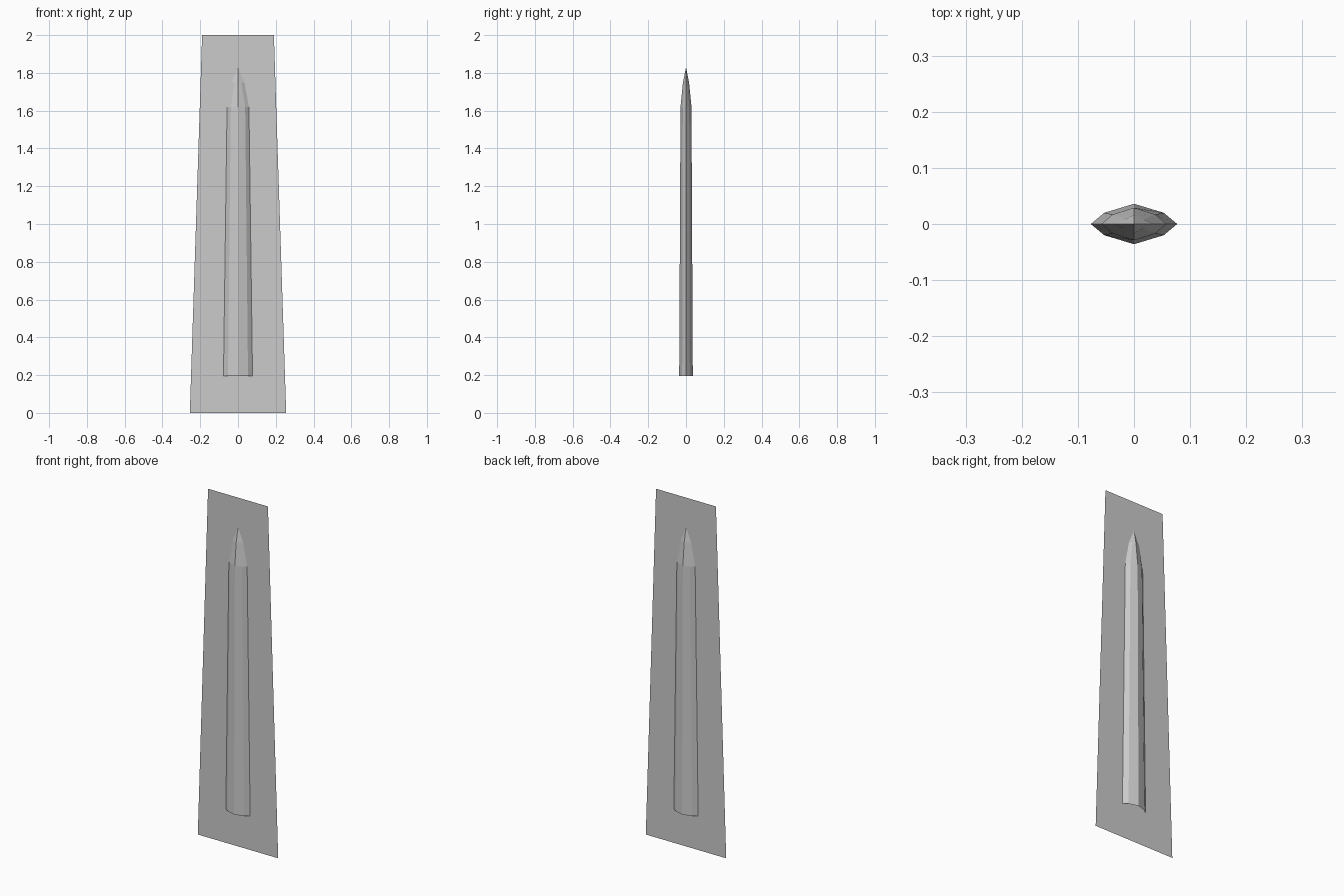
import bpy

cube = bpy.data.objects.get("Cube")
if cube:
    bpy.data.objects.remove(cube, do_unlink=True)

grey = bpy.data.materials.new("plain_grey")
grey.use_nodes = True
colour = (0.6, 0.6, 0.6, 1)
grey.diffuse_color = colour
grey.node_tree.nodes["Principled BSDF"].inputs["Base Color"].default_value = colour


def make_part(name, verts, faces):
    mesh = bpy.data.meshes.new(name)
    mesh.from_pydata(verts, [], faces)
    mesh.materials.append(grey)
    mesh.update()
    obj = bpy.data.objects.new(name, mesh)
    bpy.context.collection.objects.link(obj)
    return obj


def ring(z, edge, mid_x, mid_y, ridge):
    # Eight-sided lens section, symmetric in x and y
    quarter = [(edge, 0), (mid_x, mid_y), (0, ridge), (-mid_x, mid_y)]
    return [(x, y, z) for x, y in quarter + [(-x, -y) for x, y in quarter]]


# Flat tapering sheet through the middle of the blade
bottom, top = 0.255, 0.19
make_part("tapered_sheet",
          [(-bottom, 0, 0), (bottom, 0, 0), (top, 0, 2), (-top, 0, 2)],
          [(0, 1, 2, 3)])

# Faceted blade, open at the base, narrowing to a four-sided point
sections = [(0.196, 0.077, 0.053, 0.02, 0.036),
            (1.62, 0.058, 0.038, 0.017, 0.029),
            (1.75, 0.034, 0.017, 0.008, 0.016)]
verts = [v for s in sections for v in ring(*s)]
n = 8
faces = []
for level in range(len(sections) - 1):
    base = level * n
    for i in range(n):
        j = (i + 1) % n
        faces.append((base + i, base + j, base + n + j, base + n + i))
tip = len(verts)
verts.append((0, 0, 1.83))
faces += [(tip - n + i, tip - n + (i + 1) % n, tip) for i in range(n)]
make_part("faceted_blade", verts, faces)
